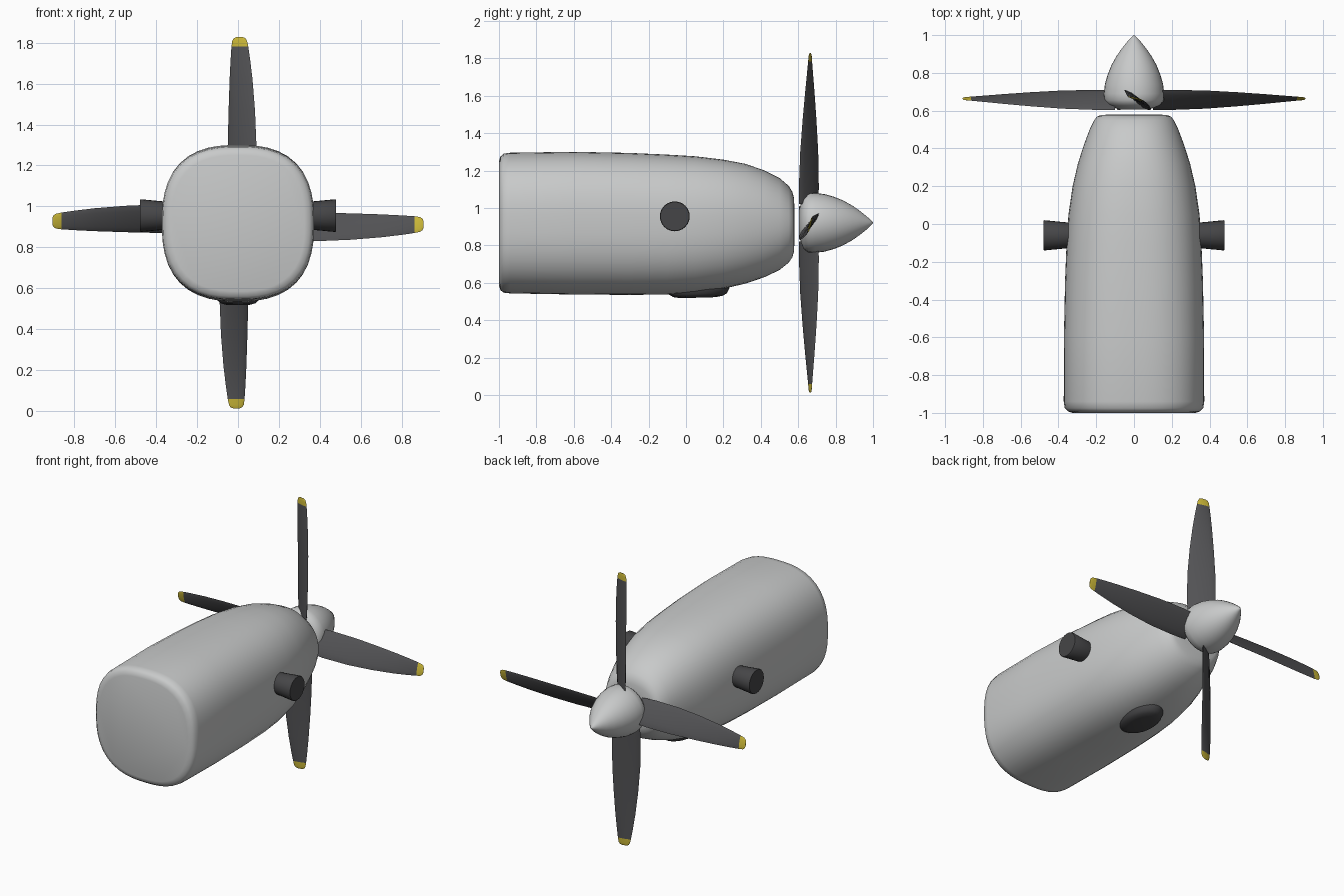
import bpy
import bmesh
from math import cos, sin, pi, radians
from mathutils import Vector, Matrix

cube = bpy.data.objects.get("Cube")
if cube:
    bpy.data.objects.remove(cube, do_unlink=True)


def material(name, rgb):
    m = bpy.data.materials.new(name)
    m.use_nodes = True
    m.diffuse_color = (*rgb, 1)
    bsdf = m.node_tree.nodes["Principled BSDF"]
    bsdf.inputs["Base Color"].default_value = (*rgb, 1)
    bsdf.inputs["Roughness"].default_value = 0.5
    return m


light_grey = material("light grey paint", (0.58, 0.59, 0.59))
dark_grey = material("dark grey blade", (0.085, 0.085, 0.09))
soot = material("dark exhaust metal", (0.06, 0.06, 0.063))
yellow = material("yellow blade tip", (0.60, 0.48, 0.04))

HUB_Z = 0.92


def loft(name, rings, mats, sharp=40, matrix=None, rule=None):
    """Skin a row of equal rings and close both ends."""
    bm = bmesh.new()
    rows = [[bm.verts.new(p) for p in ring] for ring in rings]
    n = len(rows[0])
    for a, b in zip(rows, rows[1:]):
        for i in range(n):
            j = (i + 1) % n
            bm.faces.new((a[i], a[j], b[j], b[i]))
    bm.faces.new(rows[0])
    bm.faces.new(rows[-1])
    bmesh.ops.recalc_face_normals(bm, faces=bm.faces)
    if rule:
        for f in bm.faces:
            f.material_index = rule(f.calc_center_median())
    if matrix:
        bm.transform(matrix)
        bmesh.ops.recalc_face_normals(bm, faces=bm.faces)
    me = bpy.data.meshes.new(name)
    bm.to_mesh(me)
    bm.free()
    for m in mats:
        me.materials.append(m)
    ob = bpy.data.objects.new(name, me)
    bpy.context.collection.objects.link(ob)
    bpy.ops.object.select_all(action="DESELECT")
    ob.select_set(True)
    bpy.context.view_layer.objects.active = ob
    bpy.ops.object.shade_smooth_by_angle(angle=radians(sharp))
    return ob


def oval(rx, ry, n=2.0, count=48):
    """Points of a superellipse as (u, v) pairs."""
    pts = []
    for i in range(count):
        a = 2 * pi * i / count
        c, s = cos(a), sin(a)
        k = (abs(c) ** n + abs(s) ** n) ** (-1 / n)
        pts.append((rx * c * k, ry * s * k))
    return pts


# Nacelle: y, half width, bottom, top, squareness
stations = [
    (-1.0, 0.325, 0.585, 1.25, 2.6), (-0.992, 0.35, 0.56, 1.275, 2.6),
    (-0.975, 0.367, 0.547, 1.29, 2.6), (-0.94, 0.372, 0.543, 1.295, 2.6),
    (-0.6, 0.371, 0.537, 1.3, 2.6), (-0.3, 0.365, 0.535, 1.294, 2.55),
    (-0.1, 0.357, 0.537, 1.285, 2.5), (0.05, 0.347, 0.546, 1.276, 2.45),
    (0.2, 0.325, 0.568, 1.258, 2.4), (0.32, 0.297, 0.596, 1.235, 2.3),
    (0.42, 0.265, 0.63, 1.2, 2.2), (0.5, 0.235, 0.668, 1.16, 2.15),
    (0.55, 0.211, 0.708, 1.117, 2.1), (0.568, 0.196, 0.735, 1.087, 2.1),
    (0.577, 0.175, 0.765, 1.055, 2.1), (0.58, 0.12, 0.82, 1.0, 2.0),
]
loft("nacelle",
     [[(u, y, (lo + hi) / 2 + v) for u, v in oval(w, (hi - lo) / 2, n)]
      for y, w, lo, hi, n in stations], [light_grey], 60)

# Spinner: y, radius
cone = [(0.605, 0.07), (0.615, 0.105), (0.63, 0.14), (0.655, 0.158),
        (0.69, 0.16), (0.74, 0.154), (0.79, 0.14), (0.84, 0.12),
        (0.89, 0.092), (0.93, 0.064), (0.965, 0.036), (0.985, 0.018),
        (1.0, 0.002)]
loft("spinner", [[(u, y, HUB_Z + v) for u, v in oval(r, r, 2, 32)]
                 for y, r in cone], [light_grey], 60)

# Propeller blades: radius, two edges, half pitch depth, thickness
sections = [
    (0.1, -0.045, 0.08, 0.053, 0.028), (0.2, -0.05, 0.088, 0.053, 0.025),
    (0.38, -0.05, 0.09, 0.048, 0.021), (0.55, -0.046, 0.083, 0.037, 0.018),
    (0.7, -0.041, 0.071, 0.025, 0.014), (0.8, -0.036, 0.059, 0.016, 0.012),
    (0.862, -0.032, 0.05, 0.01, 0.01), (0.89, -0.028, 0.044, 0.008, 0.009),
    (0.902, -0.02, 0.036, 0.006, 0.006), (0.907, -0.008, 0.024, 0.003, 0.003),
]
blade_rings = []
for r, u0, u1, depth, thick in sections:
    mid, half = (u0 + u1) / 2, (u1 - u0) / 2
    chord = Vector((half, -depth, 0))
    normal = Vector((depth, half, 0)).normalized()
    centre = Vector((mid, 0.655 + 0.01 * r, r))
    blade_rings.append([centre + chord * c + normal * s
                        for c, s in oval(1, thick / 2, 1.7, 14)])
for k, side in enumerate(("top", "left", "bottom", "right")):
    turn = Matrix.Translation((0, 0, HUB_Z)) @ Matrix.Rotation(k * pi / 2, 4, "Y")
    loft(side + "_blade", blade_rings, [dark_grey, yellow], 50, turn,
         lambda c: int(c.z > 0.862))

# Exhaust stubs: distance out, radius
pipe = [(0.3, 0.066), (0.36, 0.069), (0.475, 0.08), (0.48, 0.077)]
for side, s in (("left", 1), ("right", -1)):
    loft(side + "_exhaust_stub",
         [[(s * x, -0.06 + u, 0.955 + v) for u, v in oval(r, r, 2, 24)]
          for x, r in pipe], [soot], 50)

# Belly scoop: height, scale of its oval outline
bowl = [(0.6, 1.0), (0.565, 0.98), (0.54, 0.91), (0.527, 0.78), (0.52, 0.55)]
loft("belly_scoop",
     [[(u, 0.065 + v, z + 0.03 * v) for u, v in oval(0.11 * k, 0.17 * k, 2, 24)]
      for z, k in bowl], [soot], 50)
